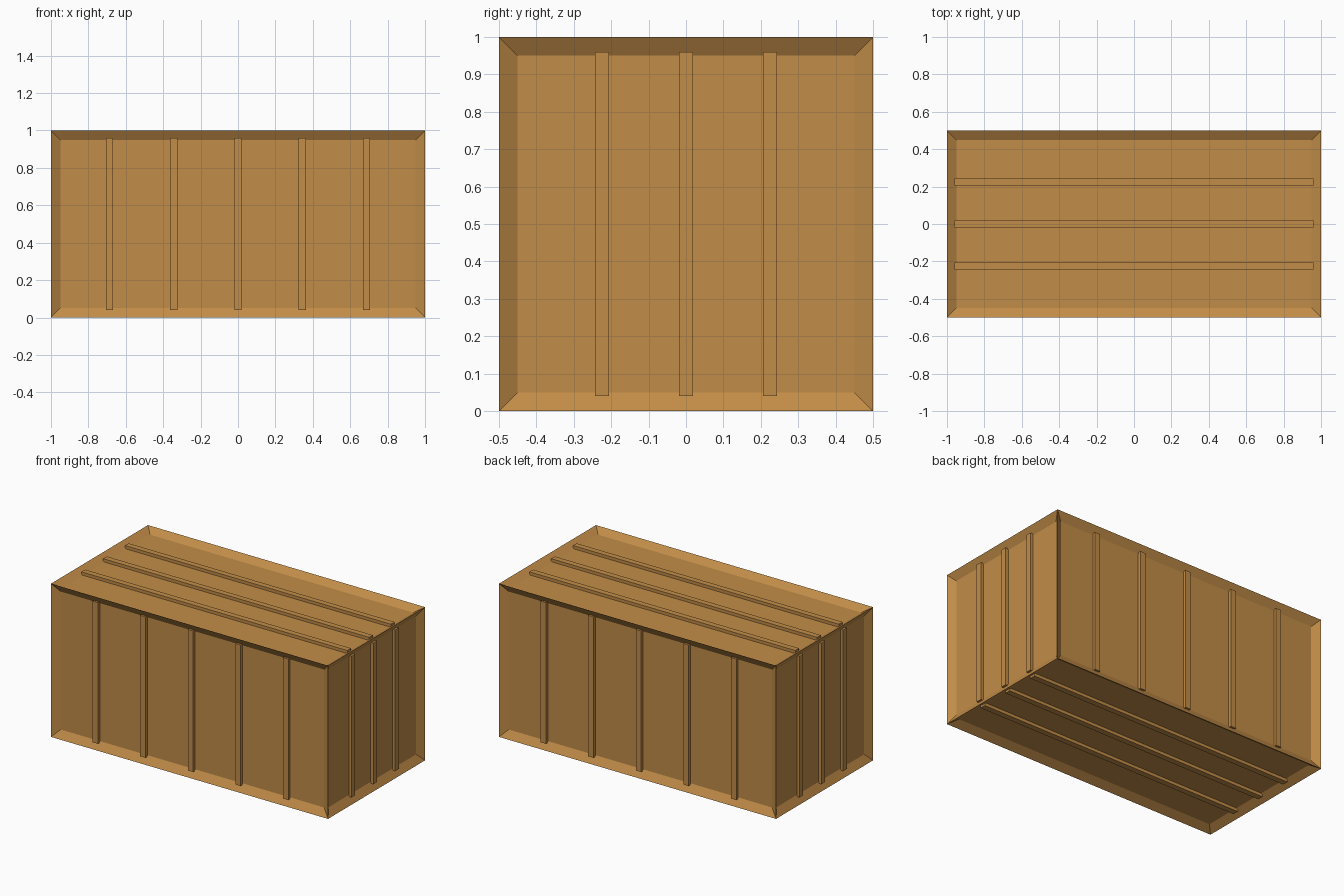
import bpy, bmesh
from mathutils import Vector

if "Cube" in bpy.data.objects:
    bpy.data.objects.remove(bpy.data.objects["Cube"])

L, W, H = 2.0, 1.0, 1.0     # overall size
BORDER, DEPTH = 0.05, 0.03  # frame width, panel recess
RIB_W, RIB_H = 0.038, 0.02  # batten width and height above panel

wood = bpy.data.materials.new("warm_wood")
wood.diffuse_color = (0.54, 0.265, 0.065, 1)
wood.use_nodes = True
wood.node_tree.nodes["Principled BSDF"].inputs["Base Color"].default_value = wood.diffuse_color


def box_mesh(name, size, loc, recess=False):
    bm = bmesh.new()
    bmesh.ops.create_cube(bm, size=1)
    bmesh.ops.scale(bm, vec=Vector(size), verts=bm.verts)
    if recess:
        bmesh.ops.inset_individual(bm, faces=bm.faces[:], thickness=BORDER,
                                   depth=-DEPTH, use_even_offset=True)
    mesh = bpy.data.meshes.new(name)
    bm.to_mesh(mesh)
    bm.free()
    mesh.materials.append(wood)
    obj = bpy.data.objects.new(name, mesh)
    obj.location = loc
    bpy.context.collection.objects.link(obj)
    return obj


# Crate body: a box with a recessed panel on all six sides
box_mesh("crate_body", (L, W, H), (0, 0, H / 2), recess=True)

# Battens: buried slightly in the panel and the frame
SINK = 0.01
thick = RIB_H + SINK
off = DEPTH - RIB_H + thick / 2     # distance from outer face to batten centre
tall = H - 2 * BORDER + 2 * SINK
long = L - 2 * BORDER + 2 * SINK

for s, side in ((-1, "front"), (1, "back")):
    for i in range(-2, 3):
        box_mesh(f"{side}_batten", (RIB_W, thick, tall),
                 (i * 0.3435, s * (W / 2 - off), H / 2))

for s, side in ((-1, "left"), (1, "right")):
    for i in range(-1, 2):
        box_mesh(f"{side}_batten", (thick, RIB_W, tall),
                 (s * (L / 2 - off), i * 0.2245, H / 2))

for s, side in ((-1, "bottom"), (1, "top")):
    for i in range(-1, 2):
        box_mesh(f"{side}_batten", (long, RIB_W, thick),
                 (0, i * 0.2245, H / 2 + s * (H / 2 - off)))
